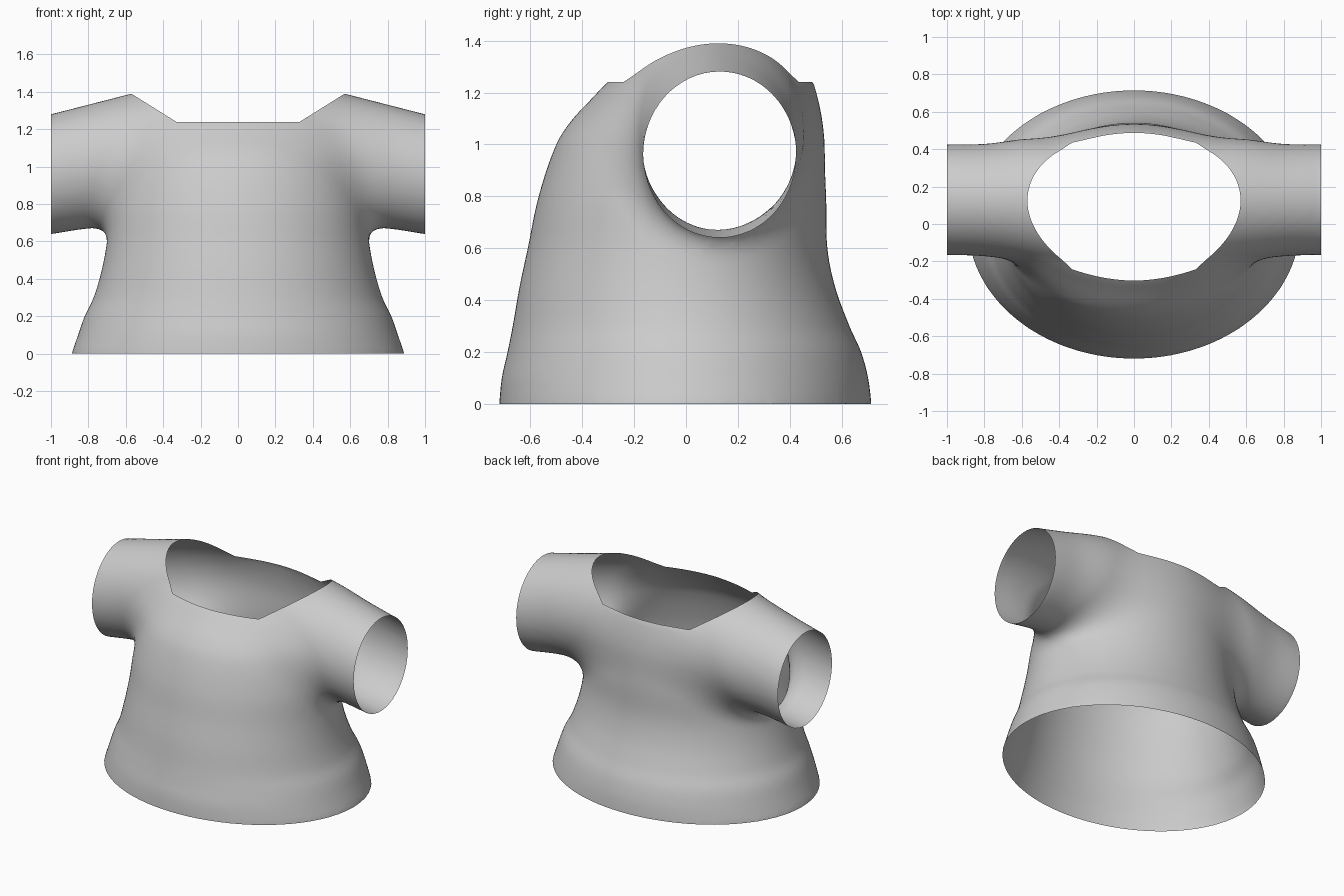
import bpy, bmesh, math
from mathutils import Vector

if "Cube" in bpy.data.objects:
    bpy.data.objects.remove(bpy.data.objects["Cube"])


def curve(keys, t):
    """Smooth interpolation through rows of (t, value, value, ...)."""
    t = min(max(t, keys[0][0]), keys[-1][0])
    i = next(k for k in range(len(keys) - 1) if t <= keys[k + 1][0])
    a, b = keys[i], keys[i + 1]
    p, n = keys[max(i - 1, 0)], keys[min(i + 2, len(keys) - 1)]
    h = b[0] - a[0]
    s = (t - a[0]) / h
    out = []
    for j in range(1, len(a)):
        ma = (b[j] - p[j]) / (b[0] - p[0]) * h
        mb = (n[j] - a[j]) / (n[0] - a[0]) * h
        out.append((2*s**3 - 3*s*s + 1) * a[j] + (s**3 - 2*s*s + s) * ma
                   + (3*s*s - 2*s**3) * b[j] + (s**3 - s*s) * mb)
    return out


# Torso: height, half width, front y, back y
TORSO = [(0, .89, -.72, .715), (.1, .855, -.71, .702), (.2, .82, -.688, .675),
         (.3, .772, -.668, .63), (.45, .728, -.642, .575), (.6, .70, -.61, .545),
         (.8, .68, -.568, .54), (1.0, .64, -.50, .528), (1.1, .60, -.435, .508),
         (1.2, .52, -.335, .475), (1.25, .46, -.265, .45), (1.35, .32, -.05, .33)]
# Sleeve: distance from centre, centre y, half depth, bottom z, top z
SLEEVE = [(0, .10, .37, .72, 1.535), (.33, .10, .36, .70, 1.451),
          (.57, .125, .33, .685, 1.39), (.8, .128, .30, .67, 1.331),
          (1.0, .13, .295, .64, 1.28)]


def torso_ring(z):
    a, f, b = curve(TORSO, z)
    return a, (f + b) / 2, (b - f) / 2


def sleeve_ring(x):
    cy, ry, lo, hi = curve(SLEEVE, abs(x))
    return cy, ry, (lo + hi) / 2, (hi - lo) / 2


def ellipse_field(u, v, a, b):
    """Approximate signed distance to an ellipse."""
    k = math.hypot(u / a, v / b)
    g = math.hypot(u / a**2, v / b**2)
    return k * (k - 1) / g if g > 1e-6 else -min(a, b)


def field(p):
    """Torso and sleeves blended with a soft fillet."""
    a, c, b = torso_ring(p.z)
    body = ellipse_field(p.x, p.y - c, a, b)
    cy, ry, cz, rz = sleeve_ring(p.x)
    arm = ellipse_field(p.y - cy, p.z - cz, ry, rz)
    k = .13
    h = max(k - abs(body - arm), 0) / k
    return min(body, arm) - h * h * k / 4


def loft(bm, rings):
    loops = [[bm.verts.new(co) for co in r] for r in rings]
    n = len(loops[0])
    for r, s in zip(loops, loops[1:]):
        for i in range(n):
            bm.faces.new((r[i], r[(i + 1) % n], s[(i + 1) % n], s[i]))
    bm.faces.new(loops[0][::-1])
    bm.faces.new(loops[-1])


def solid(make):
    bm = bmesh.new()
    make(bm)
    bmesh.ops.recalc_face_normals(bm, faces=bm.faces[:])
    return bm


ANG = [math.tau * i / 64 for i in range(64)]


def torso(bm):
    rings = []
    for i in range(31):
        z = -.15 + 1.5 * i / 30
        a, c, b = torso_ring(z)
        rings.append([(a * math.cos(t), c + b * math.sin(t), z) for t in ANG])
    loft(bm, rings)


def sleeves(bm):
    rings = []
    for i in range(41):
        x = -1.15 + 2.3 * i / 40
        cy, ry, cz, rz = sleeve_ring(x)
        rings.append([(x, cy + ry * math.cos(t), cz + rz * math.sin(t)) for t in ANG])
    loft(bm, rings)


# Join both solids and fuse them into an even quad skin
bm = solid(torso)
arms = solid(sleeves)
tmp = bpy.data.meshes.new("sleeve_solid")
arms.to_mesh(tmp)
arms.free()
bm.from_mesh(tmp)
mesh = bpy.data.meshes.new("shirt")
bm.to_mesh(mesh)
bm.free()
shirt = bpy.data.objects.new("shirt", mesh)
bpy.context.collection.objects.link(shirt)
mod = shirt.modifiers.new("fuse", 'REMESH')
mod.mode = 'VOXEL'
mod.voxel_size = .028
bpy.context.view_layer.update()
skin = bpy.data.meshes.new_from_object(
    shirt.evaluated_get(bpy.context.evaluated_depsgraph_get()))
shirt.modifiers.clear()

# Settle the skin on the blended surface
bm = bmesh.new()
bm.from_mesh(skin)
e = .002
axes = [Vector((e, 0, 0)), Vector((0, e, 0)), Vector((0, 0, e))]
for v in bm.verts:
    if abs(v.co.x) > 1.1 or v.co.z < -.1:
        continue
    for _ in range(3):
        f = field(v.co)
        g = Vector([(field(v.co + d) - field(v.co - d)) / (2 * e) for d in axes])
        if g.length < .2:
            break
        step = g * (-f / g.length_squared)
        if step.length > .05:
            step *= .05 / step.length
        v.co += step


def cut(co, no, clear):
    bmesh.ops.bisect_plane(bm, geom=bm.verts[:] + bm.edges[:] + bm.faces[:],
                           plane_co=co, plane_no=no, clear_outer=clear)


# Open hem and cuffs
cut((0, 0, 0), (0, 0, -1), True)
cut((1, 0, 0), (1, 0, 0), True)
cut((-1, 0, 0), (-1, 0, 0), True)

# Neck opening: flat in the middle, rising to the shoulders
SLOPE = .625
cut((0, 0, 1.24), (0, 0, 1), False)
for s in (1, -1):
    cut((s * .33, 0, 1.24), (-s * SLOPE, 0, 1), False)
neck = [f for f in bm.faces
        if f.calc_center_median().z > 1.24 + max(0, abs(f.calc_center_median().x) - .33) * SLOPE]
bmesh.ops.delete(bm, geom=neck, context='FACES')
bmesh.ops.remove_doubles(bm, verts=bm.verts[:], dist=.002)
bmesh.ops.recalc_face_normals(bm, faces=bm.faces[:])
for f in bm.faces:
    f.smooth = True
bm.to_mesh(mesh)
bm.free()

cloth = bpy.data.materials.new("light grey cloth")
cloth.diffuse_color = (.6, .6, .6, 1)
cloth.use_nodes = True
cloth.node_tree.nodes["Principled BSDF"].inputs["Base Color"].default_value = cloth.diffuse_color
mesh.materials.clear()
mesh.materials.append(cloth)
